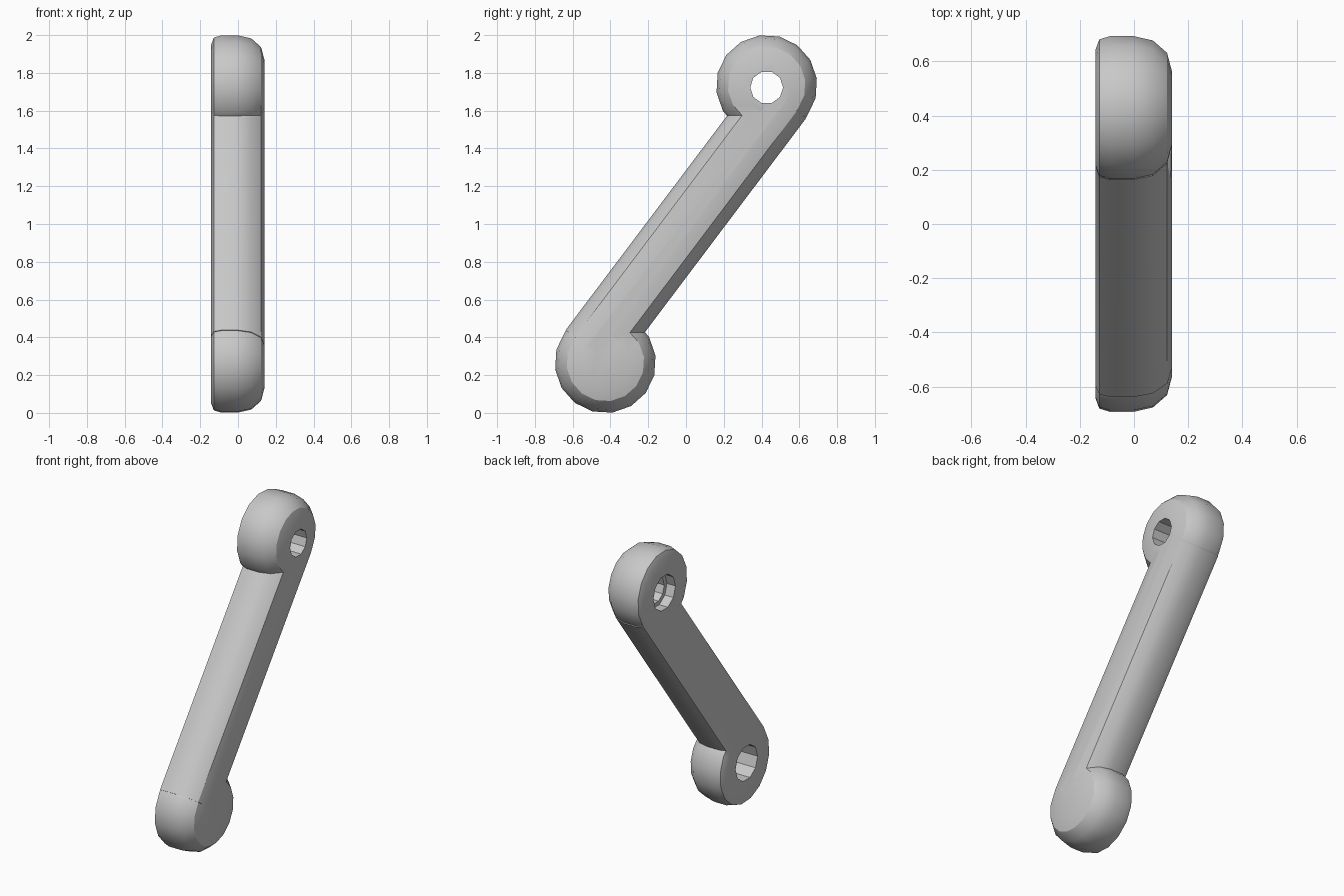
import bpy
import bmesh
from math import atan2, cos, sin, pi, radians
from mathutils import Vector

cube = bpy.data.objects.get("Cube")
if cube:
    bpy.data.objects.remove(cube, do_unlink=True)

grey = bpy.data.materials.new("plain_grey")
grey.use_nodes = True
grey.diffuse_color = (0.58, 0.58, 0.58, 1)
grey.node_tree.nodes["Principled BSDF"].inputs["Base Color"].default_value = (0.58, 0.58, 0.58, 1)

# Edge rounding shared by hubs and bar: (x, inset from outer edge)
ROUNDING = [(-0.142, 0.05), (-0.128, 0.012), (-0.09, 0), (0, 0),
            (0.07, 0.016), (0.122, 0.062), (0.141, 0.135)]
HUB_RADIUS = 0.268
BAR_HALF = 0.171
HUB = Vector((0, 0.427, 1.733))
MIDDLE = Vector((0, 0, 1))
ALONG = Vector((0, 0.602, 0.799)).normalized()
ACROSS = Vector((0, ALONG.z, -ALONG.y))


def loft(name, rings):
    """Closed solid through a row of equal-length rings."""
    bm = bmesh.new()
    loops = [[bm.verts.new(p) for p in ring] for ring in rings]
    for a, b in zip(loops, loops[1:]):
        for i in range(len(a)):
            j = (i + 1) % len(a)
            bm.faces.new((a[i], a[j], b[j], b[i]))
    bm.faces.new(loops[0])
    bm.faces.new(loops[-1])
    bmesh.ops.recalc_face_normals(bm, faces=bm.faces)
    mesh = bpy.data.meshes.new(name)
    bm.to_mesh(mesh)
    bm.free()
    mesh.materials.append(grey)
    obj = bpy.data.objects.new(name, mesh)
    bpy.context.collection.objects.link(obj)
    return obj


def ring(centre, x, radius, sides, start=0):
    angles = [start + 2 * pi * i / sides for i in range(sides)]
    return [Vector((x, centre.y + radius * cos(a), centre.z + radius * sin(a))) for a in angles]


def hub(name, centre):
    start = atan2(ACROSS.z, ACROSS.y)
    return loft(name, [ring(centre, x, HUB_RADIUS - d, 16, start) for x, d in ROUNDING])


def bore(name, centre, radius, x_from, x_to):
    return loft(name, [ring(centre, x, radius, 10) for x in (x_from, x_to)])


def combine(target, tool, operation):
    mod = target.modifiers.new(tool.name, "BOOLEAN")
    mod.operation = operation
    mod.solver = "EXACT"
    mod.object = tool
    bpy.context.view_layer.objects.active = target
    bpy.ops.object.modifier_apply(modifier=mod.name)
    bpy.data.objects.remove(tool, do_unlink=True)


# Slanted bar, ending inside both hubs
section = [(x, BAR_HALF - d) for x, d in ROUNDING]
section += [(x, -w) for x, w in reversed(section)]
reach = (HUB - MIDDLE).dot(ALONG) - 0.01
arm = loft("crank_arm", [[MIDDLE + ALONG * s * reach + ACROSS * w + Vector((x, 0, 0))
                          for x, w in section] for s in (-1, 1)])

# Round hubs at both ends
low_hub = 2 * MIDDLE - HUB
combine(arm, hub("upper_hub", HUB), "UNION")
combine(arm, hub("lower_hub", low_hub), "UNION")

# Stepped through hole above, blind hole below
hole = HUB - Vector((0, 0, 0.01))
low_hole = 2 * MIDDLE - hole
combine(arm, bore("through_hole", hole, 0.087, -0.3, 0.3), "DIFFERENCE")
combine(arm, bore("wide_recess", hole, 0.115, -0.3, -0.08), "DIFFERENCE")
combine(arm, bore("blind_hole", low_hole, 0.115, -0.3, 0.06), "DIFFERENCE")

# Smooth rounding with crisp hole rims and creases
bpy.ops.object.select_all(action="DESELECT")
arm.select_set(True)
bpy.context.view_layer.objects.active = arm
bpy.ops.object.shade_smooth_by_angle(angle=radians(32))
